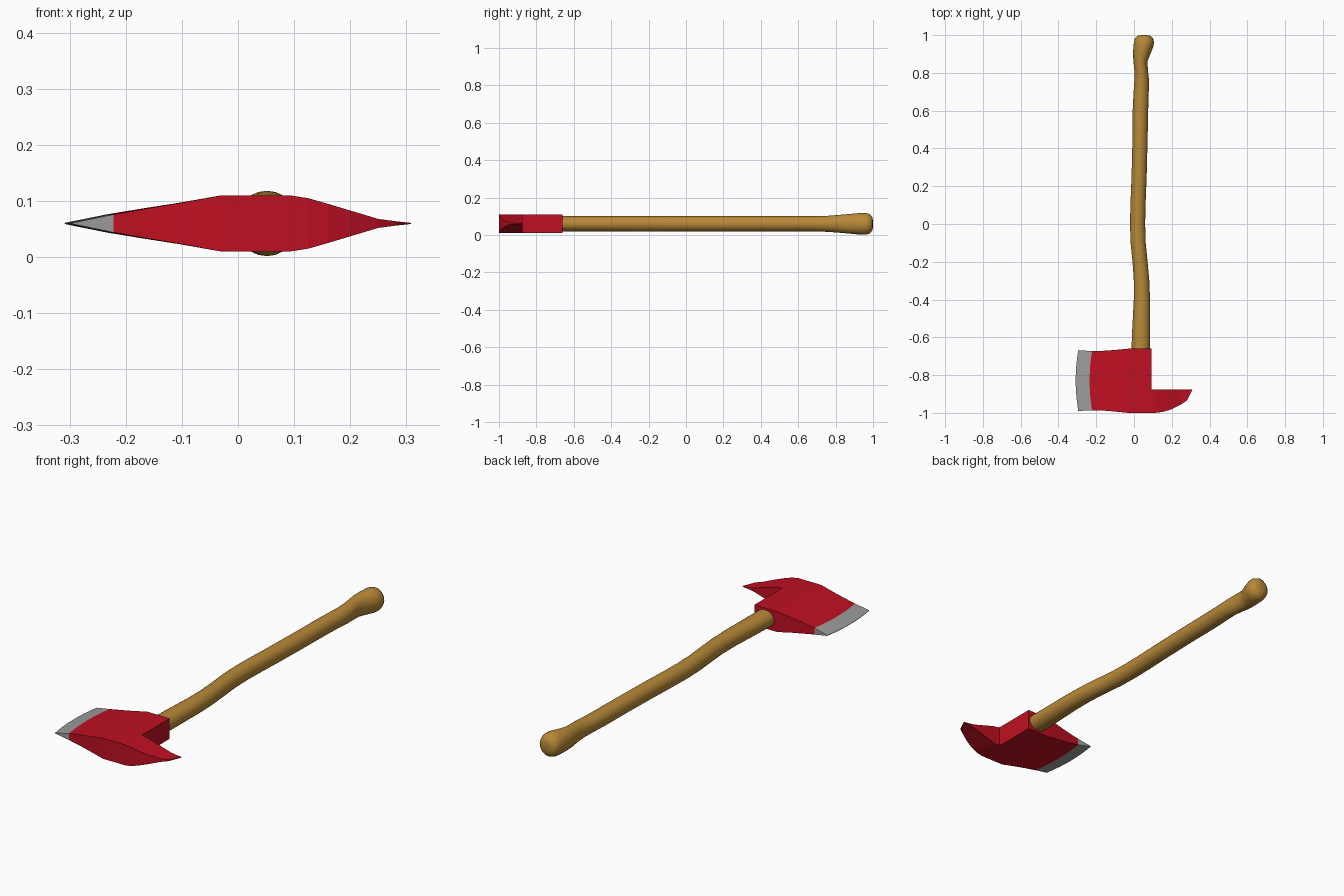
import bpy, bmesh, math

cube = bpy.data.objects.get("Cube")
if cube:
    bpy.data.objects.remove(cube)

MID = 0.06  # height of the symmetry plane


def material(name, rgb):
    m = bpy.data.materials.new(name)
    m.use_nodes = True
    color = (*rgb, 1)
    m.diffuse_color = color
    m.node_tree.nodes["Principled BSDF"].inputs["Base Color"].default_value = color
    return m


red = material("red paint", (0.52, 0.005, 0.016))
steel = material("bare steel", (0.33, 0.33, 0.33))
wood = material("wood", (0.48, 0.25, 0.04))


def loft(name, rings, mats, rule=None):
    """Skin closed rings of points, cap both ends; rule picks a material per span."""
    bm = bmesh.new()
    loops = [[bm.verts.new(p) for p in ring] for ring in rings]
    n = len(loops[0])
    for i, (a, b) in enumerate(zip(loops, loops[1:])):
        for j in range(n):
            k = (j + 1) % n
            f = bm.faces.new((a[j], a[k], b[k], b[j]))
            f.material_index = rule(i) if rule else 0
    bm.faces.new(loops[0])
    cap = bm.faces.new(loops[-1])
    cap.material_index = rule(len(rings) - 2) if rule else 0
    bmesh.ops.recalc_face_normals(bm, faces=bm.faces)
    mesh = bpy.data.meshes.new(name)
    bm.to_mesh(mesh)
    bm.free()
    for m in mats:
        mesh.materials.append(m)
    obj = bpy.data.objects.new(name, mesh)
    bpy.context.collection.objects.link(obj)
    return obj


def slab_ring(x, bow, y0, y1, half, steps=8):
    """Cross-section of a flat slab, bowed sideways along its width."""
    row = []
    for i in range(steps + 1):
        t = i / steps
        row.append((x - bow * (1 - (2 * t - 1) ** 2), y0 + (y1 - y0) * t))
    return ([(px, py, MID + half) for px, py in row]
            + [(px, py, MID - half) for px, py in reversed(row)])


# Axe head: socket block tapering to a curved cutting edge
blade = [
    (0.093, 0, -1.0, -0.66, 0.05),
    (-0.03, 0, -1.0, -0.66, 0.05),
    (-0.10, 0.004, -0.993, -0.667, 0.037),
    (-0.16, 0.008, -0.988, -0.671, 0.027),
    (-0.222, 0.013, -0.986, -0.673, 0.016),
    (-0.295, 0.014, -0.99, -0.668, 0.001),
]
loft("axe_head", [slab_ring(*s) for s in blade], [red, steel],
     lambda i: 1 if i == len(blade) - 2 else 0)

# Pick spike on the opposite side, straight inner edge and curved outer edge
spike = [
    (0.093, 0, -1.0, -0.875, 0.05),
    (0.125, 0, -0.999, -0.875, 0.045),
    (0.16, 0, -0.993, -0.875, 0.035),
    (0.20, 0, -0.98, -0.875, 0.023),
    (0.25, 0, -0.955, -0.875, 0.008),
    (0.28, 0, -0.935, -0.875, 0.004),
    (0.308, 0, -0.88, -0.875, 0.001),
]
loft("pick_spike", [slab_ring(*s, steps=1) for s in spike], [red])

# Wooden handle: y, centre x, half width, half height
stations = [
    (-0.70, 0.035, 0.05, 0.041), (-0.55, 0.038, 0.047, 0.041),
    (-0.40, 0.042, 0.043, 0.041), (-0.30, 0.040, 0.041, 0.041),
    (-0.20, 0.032, 0.040, 0.041), (-0.10, 0.022, 0.040, 0.041),
    (0.0, 0.019, 0.040, 0.041), (0.10, 0.021, 0.040, 0.041),
    (0.25, 0.027, 0.040, 0.041), (0.45, 0.032, 0.040, 0.041),
    (0.60, 0.034, 0.041, 0.041), (0.70, 0.038, 0.040, 0.041),
    (0.76, 0.041, 0.039, 0.043), (0.81, 0.038, 0.036, 0.047),
    (0.86, 0.034, 0.037, 0.051), (0.90, 0.041, 0.046, 0.055),
    (0.94, 0.050, 0.053, 0.058), (0.965, 0.053, 0.053, 0.058),
    (0.985, 0.053, 0.047, 0.050), (0.996, 0.053, 0.034, 0.036),
    (1.0, 0.053, 0.016, 0.017),
]
SIDES = 24
rings = []
for y, cx, w, h in stations:
    angles = [math.tau * k / SIDES for k in range(SIDES)]
    rings.append([(cx + w * math.cos(a), y, MID + h * math.sin(a)) for a in angles])
handle = loft("handle", rings, [wood])
bpy.ops.object.select_all(action="DESELECT")
handle.select_set(True)
bpy.context.view_layer.objects.active = handle
bpy.ops.object.shade_smooth_by_angle(angle=math.radians(45))
